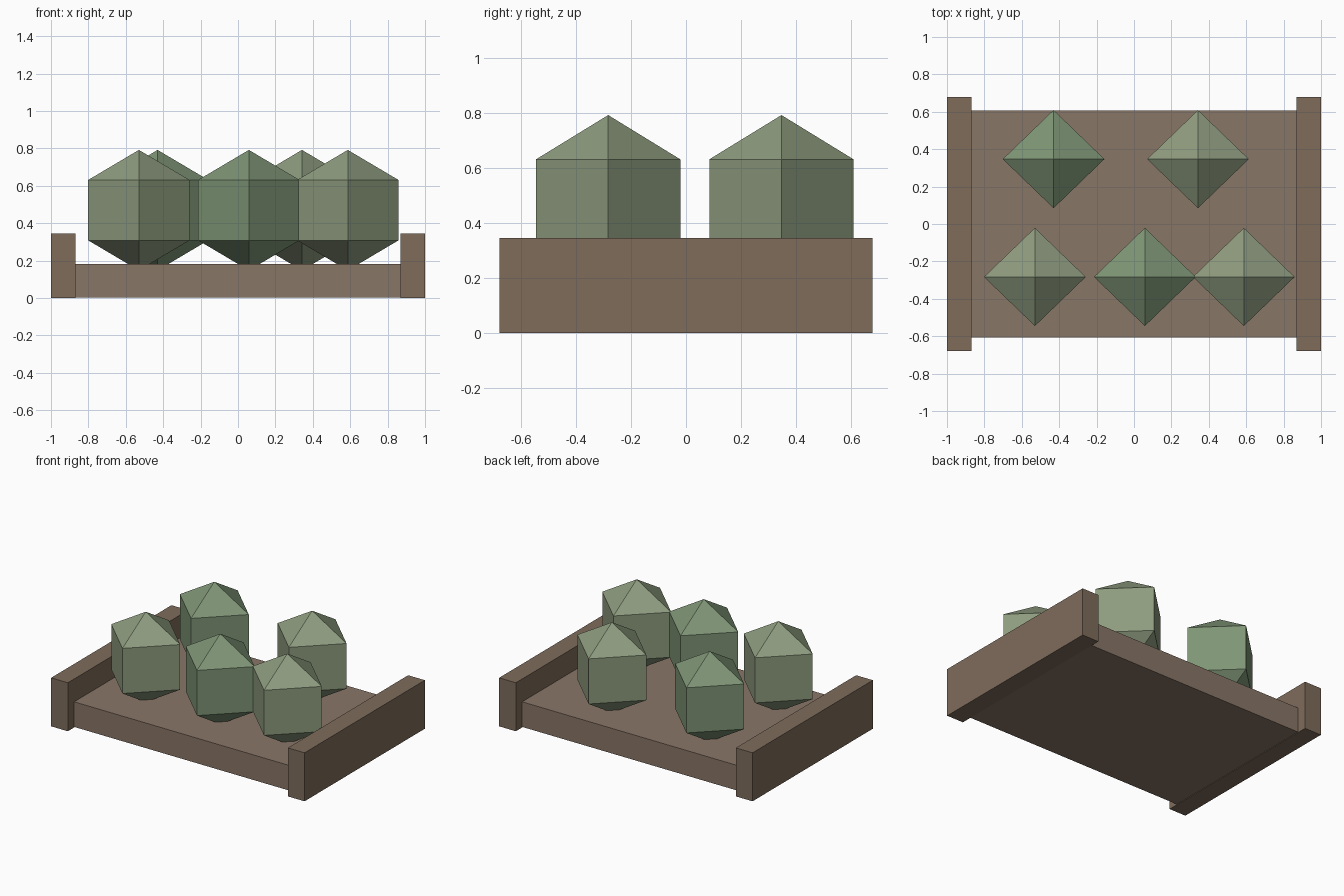
import bpy

if "Cube" in bpy.data.objects:
    bpy.data.objects.remove(bpy.data.objects["Cube"])


def material(name, rgb):
    m = bpy.data.materials.new(name)
    m.diffuse_color = (*rgb, 1)
    m.use_nodes = True
    m.node_tree.nodes["Principled BSDF"].inputs["Base Color"].default_value = m.diffuse_color
    return m


soil = material("soil_brown", (0.25, 0.18, 0.135))
wood = material("wood_brown", (0.21, 0.15, 0.105))
pale = material("pale_green", (0.27, 0.33, 0.21))
green = material("leaf_green", (0.21, 0.30, 0.18))


def box(name, x, y, z, mat):
    """Box spanning the given (min, max) ranges."""
    spans = (x, y, z)
    bpy.ops.mesh.primitive_cube_add(size=1, location=[(a + b) / 2 for a, b in spans])
    ob = bpy.context.object
    ob.name = name
    ob.scale = [b - a for a, b in spans]
    ob.data.materials.append(mat)


def plant(name, x, y, mat):
    """Four-sided, three-ring low-poly sphere."""
    bpy.ops.mesh.primitive_uv_sphere_add(segments=4, ring_count=3, radius=1,
                                         location=(x, y, 0.47))
    ob = bpy.context.object
    ob.name = name
    ob.scale = (0.314, 0.303, 0.322)
    ob.data.materials.append(mat)


# Planting bed
box("bed", (-0.87, 0.87), (-0.607, 0.607), (0.004, 0.183), soil)

# End boards
for side, s in (("left", -1), ("right", 1)):
    box(side + "_end_board", sorted((s * 0.868, s)), (-0.678, 0.678), (0, 0.346), wood)

# Plants: three in the front row, two in the back row
plants = [(-0.53, -0.283, pale), (0.058, -0.283, green), (0.587, -0.283, pale),
          (-0.43, 0.347, green), (0.342, 0.347, pale)]
for i, (x, y, mat) in enumerate(plants, 1):
    plant(f"plant_{i}", x, y, mat)
